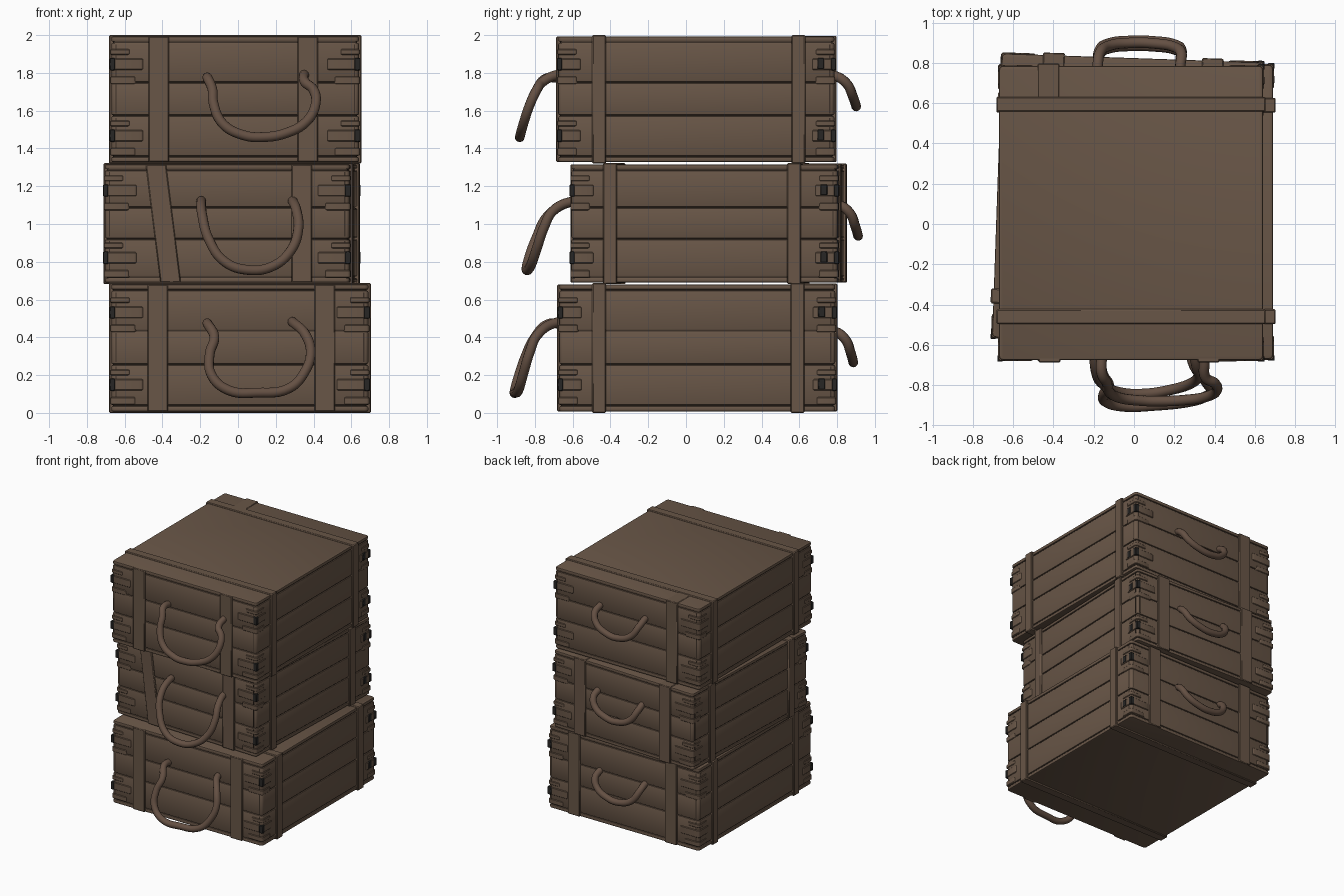
import bpy, bmesh, math
from mathutils import Vector, Matrix

if "Cube" in bpy.data.objects:
    bpy.data.objects.remove(bpy.data.objects["Cube"])


def material(name, rgb):
    m = bpy.data.materials.new(name)
    m.diffuse_color = (*rgb, 1)
    m.use_nodes = True
    m.node_tree.nodes["Principled BSDF"].inputs["Base Color"].default_value = m.diffuse_color
    return m


WOOD = material("brown wood", (0.140, 0.093, 0.063))
ROPE = material("brown rope", (0.128, 0.080, 0.056))
DARK = material("dark metal", (0.020, 0.019, 0.018))
GAP = material("shadow brown", (0.045, 0.030, 0.021))


def smooth(ob):
    bpy.ops.object.select_all(action='DESELECT')
    ob.select_set(True)
    bpy.context.view_layer.objects.active = ob
    bpy.ops.object.shade_smooth_by_angle(angle=math.radians(40))


def make_boxes(name, boxes, mat, frame, bevel=0.0, segments=1, corner=0.0):
    """Join boxes given as (x0, x1, y0, y1, z0, z1, x shear per z) in one object."""
    bm = bmesh.new()
    for x0, x1, y0, y1, z0, z1, shear in boxes:
        size = Matrix.Diagonal((x1 - x0, y1 - y0, z1 - z0, 1))
        mid = Vector(((x0 + x1) / 2, (y0 + y1) / 2, (z0 + z1) / 2))
        part = bmesh.ops.create_cube(bm, size=1, matrix=Matrix.Translation(mid) @ size)
        for v in part["verts"]:
            v.co.x += shear * (v.co.z - mid.z)
    if corner:
        # round the upright edges first
        up = [e for e in bm.edges
              if abs((e.verts[0].co - e.verts[1].co).normalized().z) > 0.9]
        bmesh.ops.bevel(bm, geom=up, offset=corner, segments=3, profile=0.5, affect='EDGES')
    if bevel:
        sharp = [e for e in bm.edges if e.calc_face_angle(0) > math.radians(60)]
        bmesh.ops.bevel(bm, geom=sharp, offset=bevel, segments=segments,
                        profile=0.5, affect='EDGES', clamp_overlap=True)
    bm.transform(frame)
    me = bpy.data.meshes.new(name)
    bm.to_mesh(me)
    bm.free()
    me.materials.append(mat)
    ob = bpy.data.objects.new(name, me)
    bpy.context.collection.objects.link(ob)
    smooth(ob)


def make_rope(name, xz, y_face, out, side, lean=0.0):
    """Hanging rope: the lower a point hangs, the further it stands off the face."""
    top, low = max(p[1] for p in xz), min(p[1] for p in xz)
    pts = []
    for x, z in xz:
        t = (top - z) / (top - low)
        pts.append((x, y_face + side * (out * t ** 0.42 - lean * max(x, 0) * t), z))
    pts = [(xz[0][0], y_face - side * 0.03, xz[0][1])] + pts + \
          [(xz[-1][0], y_face - side * 0.03, xz[-1][1])]
    cu = bpy.data.curves.new(name, 'CURVE')
    cu.dimensions = '3D'
    cu.bevel_depth, cu.bevel_resolution, cu.resolution_u = 0.026, 4, 6
    cu.use_fill_caps = True
    sp = cu.splines.new('BEZIER')
    sp.bezier_points.add(len(pts) - 1)
    for b, p in zip(sp.bezier_points, pts):
        b.co = p
        b.handle_left_type = b.handle_right_type = 'AUTO'
    cu.materials.append(ROPE)
    ob = bpy.data.objects.new(name, cu)
    bpy.context.collection.objects.link(ob)
    bpy.ops.object.select_all(action='DESELECT')
    ob.select_set(True)
    bpy.context.view_layer.objects.active = ob
    bpy.ops.object.convert(target='MESH')
    smooth(bpy.context.view_layer.objects.active)


def make_crate(label, centre, size, turn, bands, front, back):
    (cx, cy, z0), (w, d, h) = centre, size
    frame = Matrix.Translation((cx, cy, z0)) @ Matrix.Rotation(math.radians(turn), 4, 'Z')
    X, Y = w / 2, d / 2

    # dark core seen only through the plank gaps
    i = 0.009
    make_boxes(label + "_core", [(-X + i, X - i, -Y + i, Y - i, 0.01, h - 0.01, 0)],
               GAP, frame, 0, 1, 0.018)

    # base, three plank courses and lid
    cuts = [0, 0.045 * h, 0.37 * h, 0.635 * h, 0.955 * h, h]
    g = 0.003
    make_boxes(label + "_planks",
               [(-X, X, -Y, Y, a + (g if a else 0), b - (g if b < h else 0), 0)
                for a, b in zip(cuts, cuts[1:])], WOOD, frame, 0.007, 2, 0.02)

    # dark upright seams beside the corners
    seams = []
    for a, b in zip(cuts[1:4], cuts[2:5]):
        for sx in (-1, 1):
            x = sx * (X - 0.024)
            seams.append((x - 0.003, x + 0.003, -Y - 0.002, Y + 0.002, a + 0.012, b - 0.012, 0))
        y = Y - 0.024
        seams.append((-X - 0.002, X + 0.002, y - 0.003, y + 0.003, a + 0.012, b - 0.012, 0))
    make_boxes(label + "_corner_seams", seams, GAP, frame)

    # bands wrapped round the sides, top and bottom
    t = 0.014
    make_boxes(label + "_side_bands",
               [(-X - t, X + t, b - 0.037, b + 0.037, -0.008, h + 0.008, 0) for b in bands],
               WOOD, frame, 0.006)

    # upright battens on the front and back, folded over the lid at the back
    battens = []
    for x, shear in front:
        battens.append((x - 0.054, x + 0.054, -Y - 0.012, -Y + 0.02, 0, h, shear))
    for x in back:
        battens.append((x - 0.054, x + 0.054, Y - 0.02, Y + 0.012, 0, h + 0.004, 0))
        battens.append((x - 0.054, x + 0.054, Y - 0.22, Y + 0.012, h - 0.02, h + 0.004, 0))
    make_boxes(label + "_battens", battens, WOOD, frame, 0.005)

    # finger joints wrapped round each corner, with metal pieces on most of them
    fingers, metal = [], []
    for sx in (-1, 1):
        for sy in (-1, 1):
            for k in (0.21, 0.78):
                def corner(length_x, length_y, grow, height, zc=k * h):
                    xs = sorted((sx * (X + grow), sx * (X - length_x)))
                    ys = sorted((sy * (Y + grow), sy * (Y - length_y)))
                    return (*xs, *ys, zc - height / 2, zc + height / 2, 0)
                fingers.append(corner(0.17, 0.12, 0.006, 0.06))
                fingers.append(corner(0.13, 0.10, 0.005, 0.04, k * h - 0.085))
                fingers.append(corner(0.10, 0.10, 0.005, 0.03, k * h + 0.065))
                if sx > 0 or sy < 0:
                    metal.append(corner(0.024 if sx > 0 else 0.018, 0.018, 0.009, 0.064))
                if sx > 0 and sy > 0:
                    # small metal tab on the side face
                    metal.append((X - 0.01, X + 0.009, Y - 0.09, Y - 0.054,
                                  k * h - 0.025, k * h + 0.032, 0))
    make_boxes(label + "_corner_fingers", fingers, WOOD, frame, 0.004, 1, 0.015)
    make_boxes(label + "_corner_metal", metal, DARK, frame, 0.003)


# three stacked crates, the middle one slightly turned
make_crate("bottom_crate", (0.01, 0.06, 0.008), (1.36, 1.46, 0.672), 0,
           (-0.52, 0.53), ((-0.435, 0), (0.45, 0)), (-0.43, 0.45))
make_crate("middle_crate", (-0.033, 0.12, 0.69), (1.295, 1.41, 0.625), -2,
           (-0.50, 0.475), ((-0.338, -0.125), (0.395, 0)), (-0.39, 0.40))
make_crate("top_crate", (-0.015, 0.055, 1.328), (1.31, 1.46, 0.664), 0,
           (-0.515, 0.54), ((-0.405, 0), (0.385, 0)), (-0.41,))

# front rope handles
make_rope("top_front_handle",
          [(-0.16, 1.77), (-0.135, 1.71), (-0.13, 1.64), (-0.08, 1.53), (0.03, 1.47),
           (0.13, 1.46), (0.25, 1.48), (0.36, 1.54), (0.41, 1.63), (0.40, 1.71),
           (0.355, 1.75), (0.35, 1.79)], -0.68, 0.20, -1)
make_rope("middle_front_handle",
          [(-0.195, 1.12), (-0.19, 1.05), (-0.155, 0.92), (-0.07, 0.80), (0.05, 0.757),
           (0.18, 0.775), (0.28, 0.86), (0.32, 0.98), (0.31, 1.07), (0.29, 1.12)],
          -0.60, 0.25, -1, 0.12)
make_rope("bottom_front_handle",
          [(-0.16, 0.47), (-0.125, 0.40), (-0.15, 0.31), (-0.14, 0.20), (-0.05, 0.12),
           (0.10, 0.107), (0.27, 0.13), (0.355, 0.22), (0.385, 0.32), (0.36, 0.41),
           (0.29, 0.48)], -0.68, 0.23, -1, 0.08)

# back rope handles share one slack shape
slack = [(-0.18, 0), (-0.17, -0.04), (-0.12, -0.12), (-0.01, -0.16), (0.10, -0.15),
         (0.20, -0.10), (0.235, -0.04), (0.23, 0)]
for label, top, face, out in (("top", 1.785, 0.785, 0.115), ("middle", 1.10, 0.81, 0.10),
                              ("bottom", 0.43, 0.79, 0.095)):
    make_rope(label + "_back_handle", [(x, top + z) for x, z in slack], face, out, 1)
